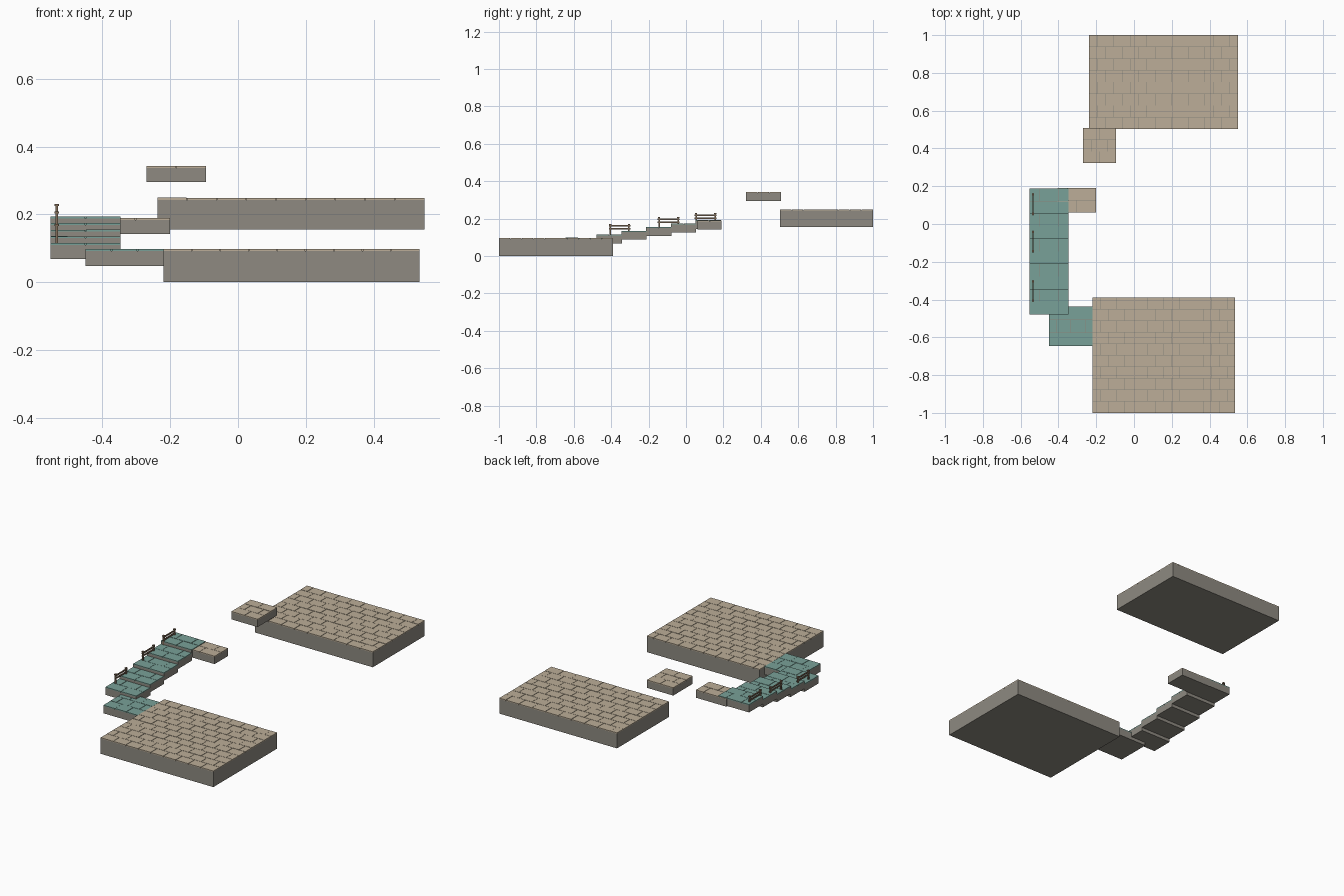
import bpy
import bmesh
import random
from mathutils import Matrix, Vector

random.seed(4)
cube = bpy.data.objects.get("Cube")
if cube:
    bpy.data.objects.remove(cube, do_unlink=True)


def material(name, rgb):
    """Flat material from 0-255 display values, stored as linear."""
    linear = [((c / 255 + 0.055) / 1.055) ** 2.4 for c in rgb] + [1.0]
    mat = bpy.data.materials.new(name)
    mat.use_nodes = True
    mat.diffuse_color = linear
    mat.node_tree.nodes["Principled BSDF"].inputs["Base Color"].default_value = linear
    return mat


STONE = material("grey stone", (142, 138, 129))
TAN = material("tan paving", (188, 174, 152))
TEAL = material("teal paving", (121, 161, 152))
WOOD = material("brown wood", (128, 108, 88))

PAVING = 0.006   # paving thickness
GAP = 0.002      # joint between paving stones


def add_box(bm, low, high):
    low, high = Vector(low), Vector(high)
    size = Matrix.Diagonal((high - low).to_4d())
    size[3][3] = 1
    bmesh.ops.create_cube(bm, size=1, matrix=Matrix.Translation((low + high) / 2) @ size)


def finish(bm, name, mat):
    mesh = bpy.data.meshes.new(name)
    bm.to_mesh(mesh)
    bm.free()
    mesh.materials.append(mat)
    obj = bpy.data.objects.new(name, mesh)
    bpy.context.collection.objects.link(obj)
    return obj


def paved_slab(name, x, y, z, paving):
    """Stone block topped with staggered rows of paving stones."""
    bm = bmesh.new()
    top = z[1] - PAVING
    add_box(bm, (x[0], y[0], z[0]), (x[1], y[1], top))
    finish(bm, name + "_block", STONE)

    bm = bmesh.new()
    rows = max(2, round((y[1] - y[0]) / 0.06))
    columns = max(2, round((x[1] - x[0]) / 0.085))
    depth = (y[1] - y[0]) / rows
    width = (x[1] - x[0]) / columns
    for row in range(rows):
        shift = 0.5 * (row % 2)
        for col in range(columns + row % 2):
            left = max(x[0], x[0] + (col - shift) * width)
            right = min(x[1], x[0] + (col + 1 - shift) * width)
            front = y[0] + row * depth
            back = front + depth
            # Open joints only inside the slab outline
            left += GAP / 2 if left > x[0] + GAP else 0
            right -= GAP / 2 if right < x[1] - GAP else 0
            front += GAP / 2 if row > 0 else 0
            back -= GAP / 2 if row < rows - 1 else 0
            height = z[1] - random.uniform(0, 0.001)
            add_box(bm, (left, front, top), (right, back, height))
    finish(bm, name + "_paving", paving)


def railing(name, y0, y1, base, top):
    """Two posts with caps and two horizontal rails."""
    bm = bmesh.new()
    x = -0.535
    for y in (y0 + 0.008, y1 - 0.008):
        add_box(bm, (x - 0.004, y - 0.004, base), (x + 0.004, y + 0.004, top))
        add_box(bm, (x - 0.006, y - 0.006, top - 0.003), (x + 0.006, y + 0.006, top + 0.003))
    for z in (top - 0.008, top - 0.024):
        add_box(bm, (x - 0.003, y0, z - 0.004), (x + 0.003, y1, z + 0.004))
    finish(bm, name, WOOD)


# Large platforms
paved_slab("front_platform", (-0.22, 0.535), (-1.0, -0.39), (0, 0.098), TAN)
paved_slab("back_platform", (-0.238, 0.55), (0.503, 1.0), (0.155, 0.249), TAN)

# Small blocks linking platforms and stairs
paved_slab("raised_block", (-0.27, -0.094), (0.322, 0.508), (0.295, 0.343), TAN)
paved_slab("lower_landing", (-0.45, -0.22), (-0.645, -0.437), (0.048, 0.098), TEAL)
paved_slab("upper_landing", (-0.405, -0.2), (0.062, 0.19), (0.142, 0.190), TAN)

# Stairs
for i in range(5):
    y = -0.478 + 0.1325 * i
    z = 0.116 + 0.0195 * i
    paved_slab(f"step_{i + 1}", (-0.553, -0.347), (y, y + 0.135), (z - 0.048, z), TEAL)

# Handrails along the outer edge
railing("lower_handrail", -0.413, -0.297, 0.114, 0.169)
railing("middle_handrail", -0.152, -0.034, 0.153, 0.206)
railing("upper_handrail", 0.046, 0.164, 0.172, 0.227)
